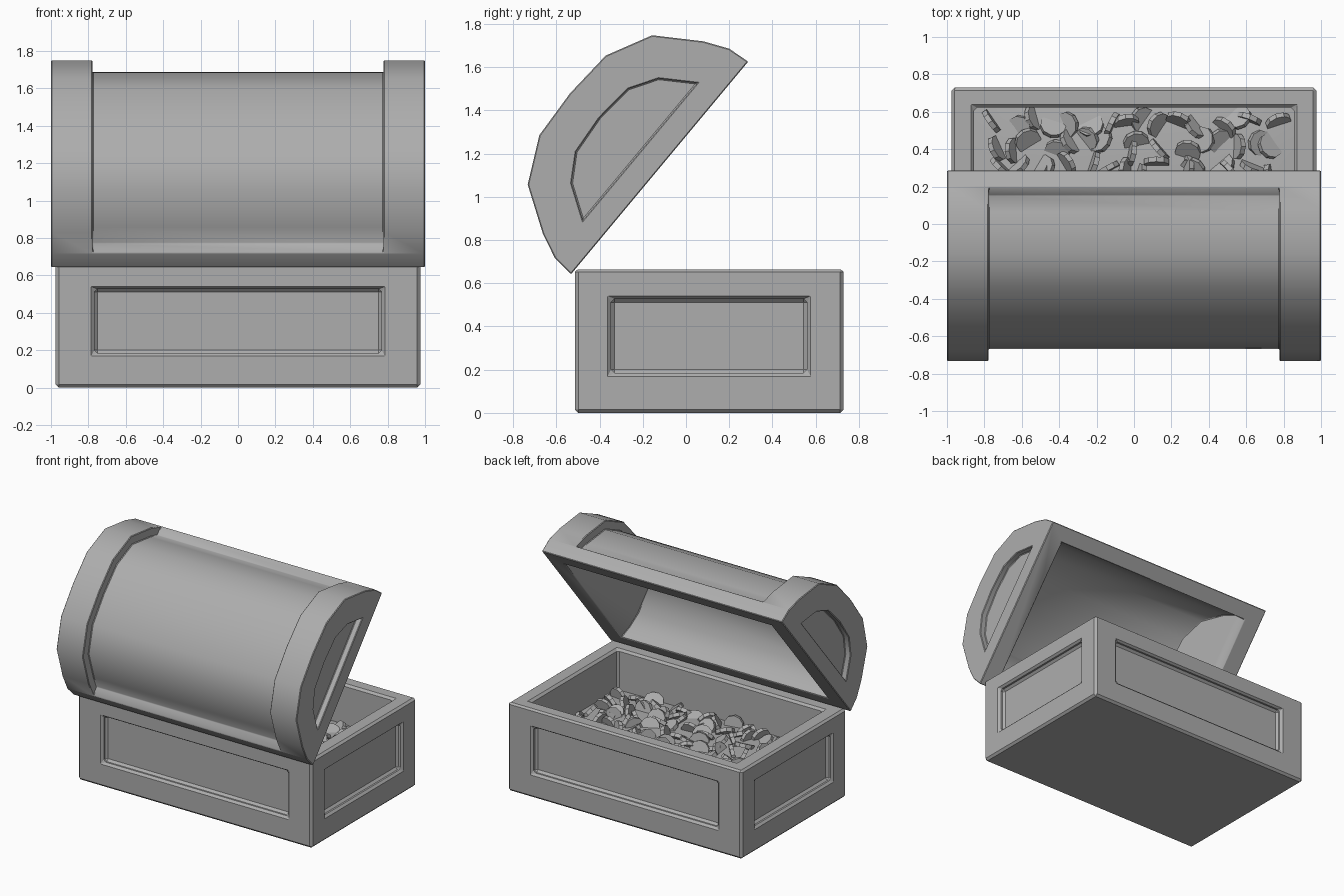
import bpy, bmesh, math, random
from mathutils import Matrix, Vector

random.seed(4)
if "Cube" in bpy.data.objects:
    bpy.data.objects.remove(bpy.data.objects["Cube"], do_unlink=True)

grey = bpy.data.materials.new("plain grey")
grey.use_nodes = True
colour = (0.42, 0.42, 0.42, 1)
grey.diffuse_color = colour
grey.node_tree.nodes["Principled BSDF"].inputs["Base Color"].default_value = colour


def make(name, bm):
    mesh = bpy.data.meshes.new(name)
    bmesh.ops.recalc_face_normals(bm, faces=bm.faces)
    bm.to_mesh(mesh)
    bm.free()
    mesh.materials.append(grey)
    obj = bpy.data.objects.new(name, mesh)
    bpy.context.collection.objects.link(obj)
    return obj


def box(x0, x1, y0, y1, z0, z1):
    bm = bmesh.new()
    size = Vector((x1 - x0, y1 - y0, z1 - z0))
    centre = Vector((x0 + x1, y0 + y1, z0 + z1)) / 2
    bmesh.ops.create_cube(bm, size=1, matrix=Matrix.Translation(centre) @ Matrix.Diagonal(size).to_4x4())
    return bm


def prism(points, x0, x1):
    """Sweep a closed (y, z) profile along x."""
    bm = bmesh.new()
    a, b = [[bm.verts.new((x, y, z)) for y, z in points] for x in (x0, x1)]
    n = len(points)
    for i in range(n):
        j = (i + 1) % n
        bm.faces.new((a[i], a[j], b[j], b[i]))
    bm.faces.new(a)
    bm.faces.new(b)
    return bm


def mirrored(half):
    """Complete half an arch about the middle of the lid."""
    return half + [(LID_DEPTH - y, z) for y, z in reversed(half[:-1])]


def carve(obj, cutters, bevel):
    """Cut the recesses, chamfer the hard edges and bake the result."""
    helpers = [make("cutter", bm) for bm in cutters]
    for h in helpers:
        h.hide_render = True
        mod = obj.modifiers.new("recess", 'BOOLEAN')
        mod.operation, mod.solver, mod.object = 'DIFFERENCE', 'EXACT', h
    mod = obj.modifiers.new("chamfer", 'BEVEL')
    mod.width, mod.segments = bevel, 1
    mod.limit_method, mod.angle_limit = 'ANGLE', math.radians(42)
    bpy.context.view_layer.update()
    graph = bpy.context.evaluated_depsgraph_get()
    mesh = bpy.data.meshes.new_from_object(obj.evaluated_get(graph))
    obj.modifiers.clear()
    obj.data = mesh
    mesh.materials.clear()
    mesh.materials.append(grey)
    for h in helpers:
        bpy.data.objects.remove(h, do_unlink=True)


def smooth(obj, degrees):
    bpy.ops.object.select_all(action='DESELECT')
    obj.select_set(True)
    bpy.context.view_layer.objects.active = obj
    bpy.ops.object.shade_smooth_by_angle(angle=math.radians(degrees))


# Chest base: hollow box with a sunk panel on each side
W, Y0, Y1, TOP = 0.975, -0.515, 0.73, 0.665
LOW, HIGH, SINK, FLOOR = 0.185, 0.528, 0.045, 0.34
base = make("chest_base", box(-W, W, Y0, Y1, 0, TOP))
cuts = [box(-0.855, 0.855, Y0 + 0.107, Y1 - 0.107, FLOOR, 1)]
for y in (Y0, Y1):
    cuts.append(box(-0.768, 0.768, y - SINK, y + SINK, LOW, HIGH))
for x in (-W, W):
    cuts.append(box(x - SINK, x + SINK, -0.347, 0.56, LOW, HIGH))
carve(base, cuts, 0.016)

# Lid: arched prism with a sunk barrel panel between two end bands
LID_DEPTH = 1.25
arch = mirrored([(-0.016, -0.01), (-0.006, 0.095), (0.045, 0.21), (0.175, 0.41), (0.385, 0.515), (0.625, 0.53)])
lid = make("chest_lid", prism(arch, -1, 1))
barrel = mirrored([(0.062, 0.1), (0.103, 0.183), (0.219, 0.361), (0.402, 0.451), (0.625, 0.465)])
around = [(-0.2, 0.1), (-0.2, 0.7), (1.45, 0.7), (1.45, 0.1)]
cuts = [prism(around + barrel[::-1], -0.778, 0.778)]
half_hollow = [(0.1, -0.05), (0.1, 0.08), (0.14, 0.18), (0.25, 0.33), (0.42, 0.41), (0.625, 0.425)]
hollow = prism(mirrored(half_hollow), -0.87, 0.87)
for v in hollow.verts:  # end walls lean inward
    v.co.x *= 1 - 0.42 * max(0, v.co.z)
cuts.append(hollow)
end_panel = mirrored([(0.212, 0.108), (0.31, 0.258), (0.435, 0.335), (0.625, 0.352)])
for x in (-1, 1):
    cuts.append(prism(end_panel, x - SINK, x + SINK))
carve(lid, cuts, 0.014)
smooth(lid, 36)
lid.location = (0, -0.53, 0.66)
lid.rotation_euler.x = math.radians(50.2)


# Treasure bed: a low mound filling the chest
def mound(x, y):
    fall = max(0, 1 - (x / 0.87) ** 2) * max(0, 1 - ((y - 0.11) / 0.53) ** 2)
    return 0.355 + 0.04 * math.sqrt(fall)


bm = bmesh.new()
bmesh.ops.create_grid(bm, x_segments=16, y_segments=10, size=1)
for v in bm.verts:
    v.co.x *= 0.858
    v.co.y = 0.1075 + v.co.y * 0.518
    v.co.z = mound(v.co.x, v.co.y)
smooth(make("treasure_bed", bm), 40)

# Coins: thin faceted discs tumbled over the mound
bm = bmesh.new()
for row in range(8):
    for col in range(16):
        x = -0.75 + col * 0.1 + random.uniform(-0.04, 0.04)
        y = -0.32 + row * 0.122 + random.uniform(-0.04, 0.04)
        tilt = math.radians(random.uniform(25, 85))
        spot = Matrix.Translation((x, y, mound(x, y) + random.uniform(-0.01, 0.01)))
        turn = Matrix.Rotation(random.uniform(0, math.tau), 4, 'Z') @ Matrix.Rotation(tilt, 4, 'X')
        bmesh.ops.create_cone(bm, cap_ends=True, segments=10, radius1=0.07, radius2=0.07,
                              depth=0.028, matrix=spot @ turn)
make("coins", bm)
